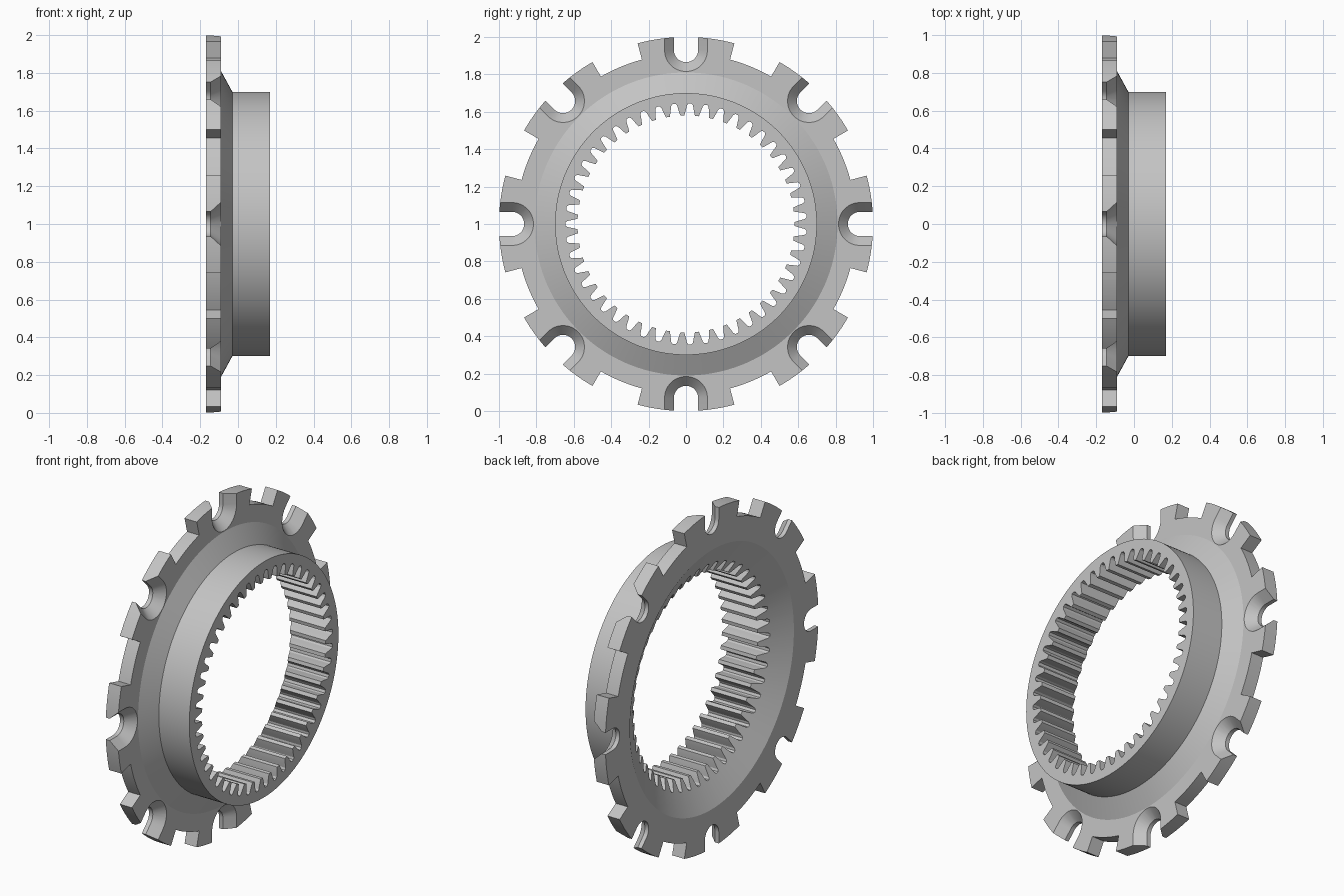
import bpy, bmesh, math

if "Cube" in bpy.data.objects:
    bpy.data.objects.remove(bpy.data.objects["Cube"])

SEG = 192      # segments around the ring
TEETH = 47     # internal gear teeth


def place(x, r, t, a):
    """Point at height r along direction a (from up, towards +y), shifted sideways by t."""
    return (x, r * math.sin(a) + t * math.cos(a), 1 + r * math.cos(a) - t * math.sin(a))


def loft(bm, loops, closed=False):
    """Skin matching loops; cap the ends unless the loops form a ring."""
    rows = [[bm.verts.new(p) for p in loop] for loop in loops]
    n = len(rows[0])
    for i in range(len(rows) if closed else len(rows) - 1):
        a, b = rows[i], rows[(i + 1) % len(rows)]
        for j in range(n):
            k = (j + 1) % n
            bm.faces.new((a[j], a[k], b[k], b[j]))
    if not closed:
        bm.faces.new(rows[0])
        bm.faces.new(rows[-1][::-1])


def make(name, bm):
    bmesh.ops.recalc_face_normals(bm, faces=bm.faces[:])
    mesh = bpy.data.meshes.new(name)
    bm.to_mesh(mesh)
    bm.free()
    obj = bpy.data.objects.new(name, mesh)
    bpy.context.collection.objects.link(obj)
    return obj


# Ring body: flange, sloped shoulder, hub and hollow cone turned about the x axis
profile = [(-0.17, 0.77), (-0.17, 1.0), (-0.09, 1.0), (-0.09, 0.81),
           (-0.03, 0.70), (0.17, 0.70), (0.17, 0.58), (-0.064, 0.58)]
bm = bmesh.new()
loft(bm, [[place(x, r, 0, math.tau * i / SEG) for x, r in profile]
          for i in range(SEG)], closed=True)
ring = make("gear_ring", bm)

# Gaps between the flange tabs
bm = bmesh.new()
for k in range(8):
    mid = math.radians(22.5 + 45 * k)
    arc = [mid + math.radians(7.5) * (i / 4 - 1) for i in range(9)]
    loft(bm, [[place(x, 0.91, 0, a) for a in arc] + [place(x, 1.08, 0, a) for a in arc[::-1]]
              for x in (-0.25, -0.05)])
tab_gaps = make("tab_gap_cutter", bm)

# U-shaped slots with a wide chamfer on the hub side
bm = bmesh.new()
for k in range(8):
    a = math.radians(45 * k)
    loops = []
    for x, w in ((-0.25, 0.065), (-0.145, 0.065), (-0.07, 0.133)):
        u = [(1.1, -w)]
        u += [(0.93 - w * math.sin(math.pi * i / 16), -w * math.cos(math.pi * i / 16))
              for i in range(17)]
        u += [(1.1, w)]
        loops.append([place(x, r, t, a) for r, t in u])
    loft(bm, loops)
slots = make("slot_cutter", bm)

# Spaces between the internal teeth
half = [(0.565, 0.0335), (0.58, 0.028), (0.61, 0.021), (0.635, 0.016), (0.645, 0.008)]
outline = [(r, -t) for r, t in half] + [(r, t) for r, t in half[::-1]]
bm = bmesh.new()
for k in range(TEETH):
    a = math.tau * (k + 0.25) / TEETH
    loft(bm, [[place(x, r, t, a) for r, t in outline] for x in (-0.25, 0.25)])
tooth_gaps = make("tooth_gap_cutter", bm)

# Cut everything out of the ring
bpy.context.view_layer.objects.active = ring
ring.select_set(True)
for cutter in (tab_gaps, slots, tooth_gaps):
    cutter.hide_render = True
    mod = ring.modifiers.new(cutter.name, 'BOOLEAN')
    mod.operation = 'DIFFERENCE'
    mod.solver = 'EXACT'
    mod.object = cutter
    bpy.ops.object.modifier_apply(modifier=mod.name)
    bpy.data.objects.remove(cutter)

# Plain grey metal
grey = bpy.data.materials.new("grey_metal")
grey.diffuse_color = (0.55, 0.55, 0.55, 1)
grey.use_nodes = True
grey.node_tree.nodes["Principled BSDF"].inputs["Base Color"].default_value = grey.diffuse_color
ring.data.materials.clear()
ring.data.materials.append(grey)
bpy.ops.object.shade_smooth_by_angle(angle=math.radians(20))
